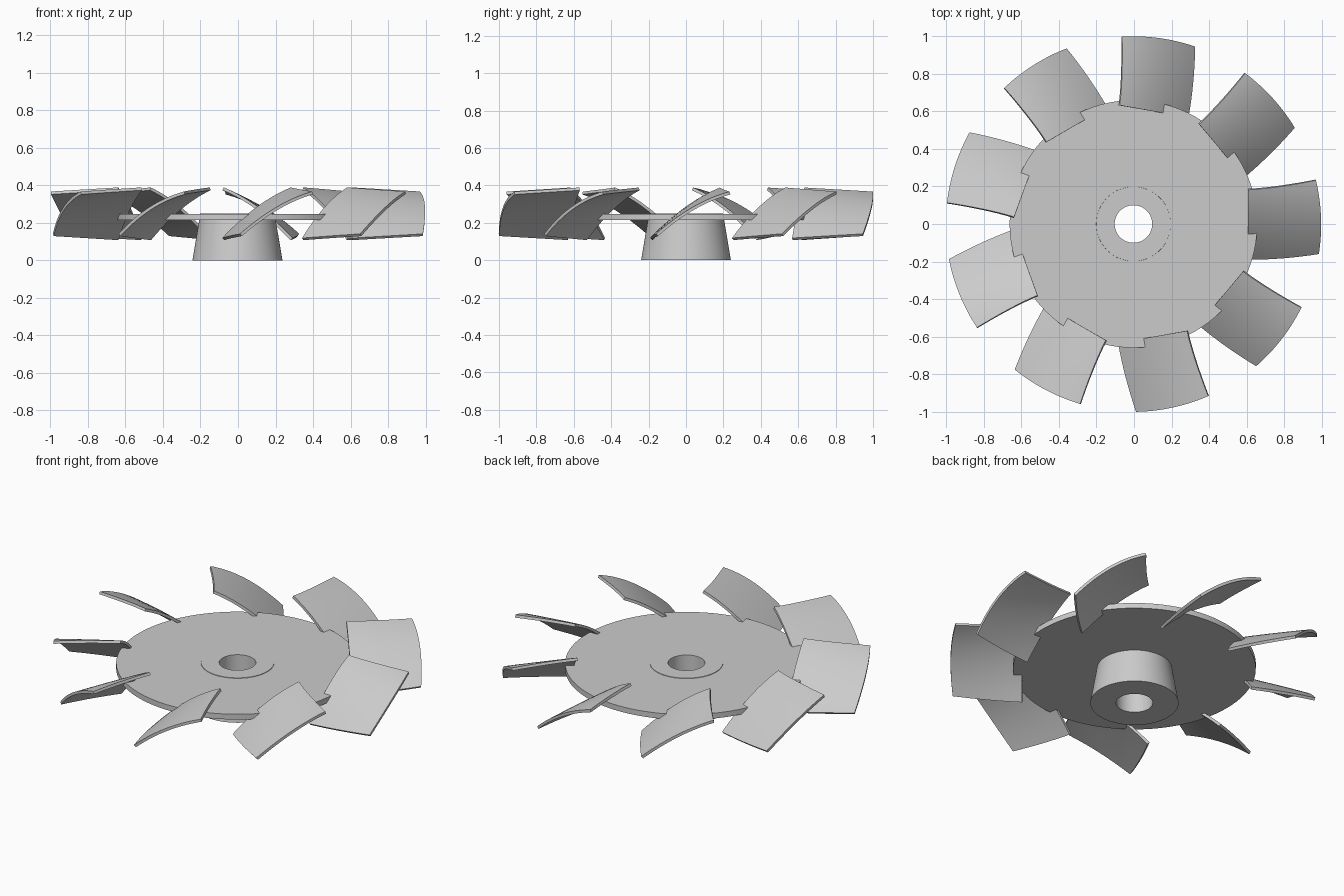
import bpy, bmesh
from math import sin, cos, sqrt, radians, tau

cube = bpy.data.objects.get("Cube")
if cube:
    bpy.data.objects.remove(cube)

SHIFT = -0.003      # centres the odd-numbered rotor on x
BLADES = 9
ROOT, TIP = 0.61, 1.0

grey = bpy.data.materials.new("light grey")
grey.use_nodes = True
colour = (0.6, 0.6, 0.6, 1)
grey.diffuse_color = colour
grey.node_tree.nodes["Principled BSDF"].inputs["Base Color"].default_value = colour


def finish(bm, name):
    bmesh.ops.recalc_face_normals(bm, faces=bm.faces)
    mesh = bpy.data.meshes.new(name)
    bm.to_mesh(mesh)
    bm.free()
    mesh.materials.append(grey)
    obj = bpy.data.objects.new(name, mesh)
    bpy.context.collection.objects.link(obj)
    obj.location.x = SHIFT
    return obj


def smooth(obj):
    bpy.ops.object.select_all(action="DESELECT")
    obj.select_set(True)
    bpy.context.view_layer.objects.active = obj
    bpy.ops.object.shade_smooth_by_angle(angle=radians(30))


def lathe(name, profile, steps=96):
    """Revolve a closed (radius, height) profile around z."""
    bm = bmesh.new()
    rings = [[bm.verts.new((r * cos(tau * i / steps), r * sin(tau * i / steps), z))
              for r, z in profile] for i in range(steps)]
    n = len(profile)
    for i in range(steps):
        a, b = rings[i], rings[(i + 1) % steps]
        for j in range(n):
            k = (j + 1) % n
            bm.faces.new((a[j], b[j], b[k], a[k]))
    obj = finish(bm, name)
    smooth(obj)
    return obj


def blade_point(s, t):
    """s runs from lower to upper edge (-1..1), t from root to tip (0..1)."""
    low = -0.185 + 0.03 * t ** 2
    high = 0.185 + 0.05 * t ** 1.4
    y = low + (high - low) * (s + 1) / 2
    x = ROOT + t * (sqrt(TIP ** 2 - y ** 2) - ROOT)
    z = 0.247 + s * (0.134 - 0.022 * t) + 0.03 * (1 - s * s)
    return x, y, z


# Tapered hub with a bore, and the thin disc around it
lathe("hub", [(0.1, 0), (0.24, 0), (0.198, 0.25), (0.1, 0.25)])
lathe("disc", [(0.15, 0.215), (0.66, 0.215), (0.66, 0.247), (0.15, 0.247)])

# Cambered, twisted blade
CHORD, SPAN = 16, 8
bm = bmesh.new()
grid = [[bm.verts.new(blade_point(2 * i / CHORD - 1, j / SPAN))
         for j in range(SPAN + 1)] for i in range(CHORD + 1)]
for i in range(CHORD):
    for j in range(SPAN):
        bm.faces.new((grid[i][j], grid[i][j + 1], grid[i + 1][j + 1], grid[i + 1][j]))
blade = finish(bm, "blade_1")
solid = blade.modifiers.new("thickness", "SOLIDIFY")
solid.thickness = 0.016
solid.offset = 0
bpy.context.view_layer.objects.active = blade
blade.select_set(True)
bpy.ops.object.modifier_apply(modifier=solid.name)
smooth(blade)

# Repeat the blade around the disc
for k in range(1, BLADES):
    copy = blade.copy()
    copy.name = f"blade_{k + 1}"
    copy.rotation_euler.z = tau * k / BLADES
    bpy.context.collection.objects.link(copy)
